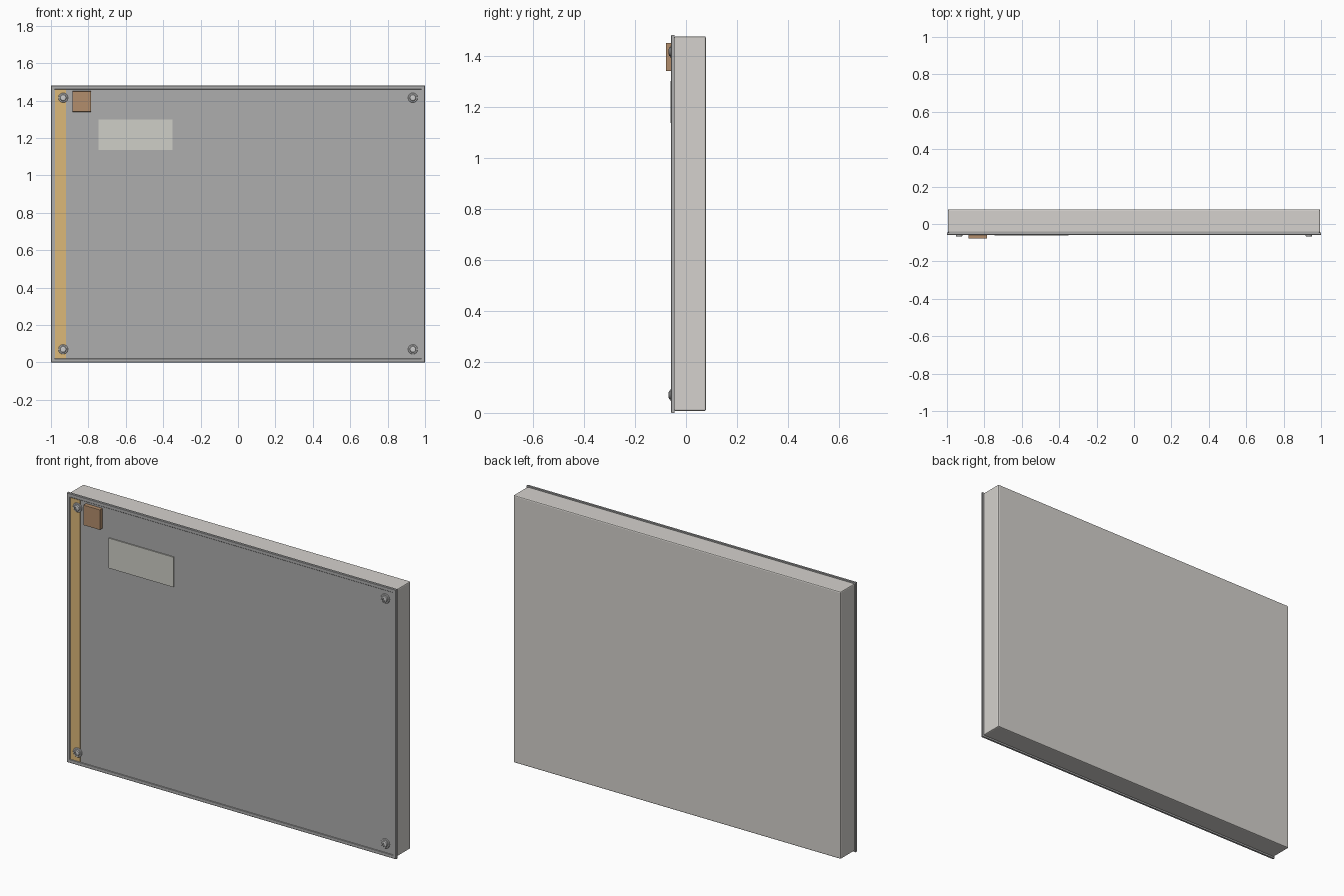
import bpy, bmesh, math
from mathutils import Matrix

if "Cube" in bpy.data.objects:
    bpy.data.objects.remove(bpy.data.objects["Cube"])


def material(name, rgb):
    m = bpy.data.materials.new(name)
    m.diffuse_color = (*rgb, 1)
    m.use_nodes = True
    m.node_tree.nodes["Principled BSDF"].inputs["Base Color"].default_value = m.diffuse_color
    return m


shell_mat = material("warm_shell", (0.66, 0.64, 0.61))
dark_mat = material("panel_grey", (0.42, 0.42, 0.42))
gold_mat = material("amber", (0.72, 0.48, 0.19))
brown_mat = material("brown", (0.45, 0.27, 0.15))
label_mat = material("label_ivory", (0.62, 0.62, 0.57))


def finish(name, bm, mat=None):
    bmesh.ops.recalc_face_normals(bm, faces=bm.faces)
    mesh = bpy.data.meshes.new(name)
    bm.to_mesh(mesh)
    bm.free()
    ob = bpy.data.objects.new(name, mesh)
    bpy.context.collection.objects.link(ob)
    if mat:
        mesh.materials.append(mat)
    return ob


def box(name, x, y, z, mat=None, bevel=0):
    bm = bmesh.new()
    size = [b - a for a, b in (x, y, z)]
    mid = [(a + b) / 2 for a, b in (x, y, z)]
    bmesh.ops.create_cube(bm, size=1, matrix=Matrix.Translation(mid) @ Matrix.Diagonal((*size, 1)))
    ob = finish(name, bm, mat)
    if bevel:
        mod = ob.modifiers.new("soft_edges", 'BEVEL')
        mod.width, mod.segments = bevel, 2
    return ob


def frame(name, profile, mat):
    # sweep an (inset, y) profile around the panel outline
    bm = bmesh.new()
    loops = []
    for i, y in profile:
        corners = ((-1 + i, i), (1 - i, i), (1 - i, 1.48 - i), (-1 + i, 1.48 - i))
        loops.append([bm.verts.new((x, y, z)) for x, z in corners])
    for a, b in zip(loops, loops[1:] + loops[:1]):
        for k in range(4):
            n = (k + 1) % 4
            bm.faces.new((a[k], a[n], b[n], b[k]))
    return finish(name, bm, mat)


def lathe(name, profile, x, z, steps, mat=None):
    # spin a (radius, y) profile around the front-back axis
    bm = bmesh.new()
    rings = []
    for r, y in profile:
        rings.append([bm.verts.new((x + r * math.cos(t), y, z + r * math.sin(t)))
                      for t in (2 * math.pi * k / steps for k in range(steps))])
    for a, b in zip(rings, rings[1:]):
        for k in range(steps):
            n = (k + 1) % steps
            bm.faces.new((a[k], a[n], b[n], b[k]))
    bm.faces.new(rings[0])
    bm.faces.new(rings[-1])
    ob = finish(name, bm, mat)
    bpy.ops.object.select_all(action='DESELECT')
    bpy.context.view_layer.objects.active = ob
    ob.select_set(True)
    bpy.ops.object.shade_smooth_by_angle(angle=math.radians(35))
    return ob


# rear housing and front panel with raised rim
box("rear_housing", (-0.995, 0.995), (-0.046, 0.078), (0.007, 1.475), shell_mat, 0.006)
box("front_panel", (-0.985, 0.985), (-0.055, -0.046), (0.015, 1.465), dark_mat)
frame("front_rim", [(0, -0.045), (0, -0.056), (0.002, -0.058),
                    (0.018, -0.058), (0.02, -0.056), (0.02, -0.045)], dark_mat)

# amber side strip, brown block and blank label
box("side_strip", (-0.978, -0.92), (-0.057, -0.053), (0.022, 1.458), gold_mat)
box("corner_block", (-0.885, -0.785), (-0.078, -0.054), (1.34, 1.45), brown_mat, 0.001)
box("label_plate", (-0.745, -0.35), (-0.061, -0.054), (1.135, 1.30), label_mat)

# corner screws with washer, rounded head and recessed socket
washer = [(0.026, -0.053), (0.026, -0.058), (0.024, -0.06), (0.018, -0.06)]
head = [(0.018, -0.058), (0.018, -0.063), (0.015, -0.067), (0.008, -0.068), (0.008, -0.063)]
for x in (-0.935, 0.935):
    for z in (0.07, 1.415):
        lathe("screw_washer", washer, x, z, 24)
        lathe("screw_head", head, x, z, 24)
